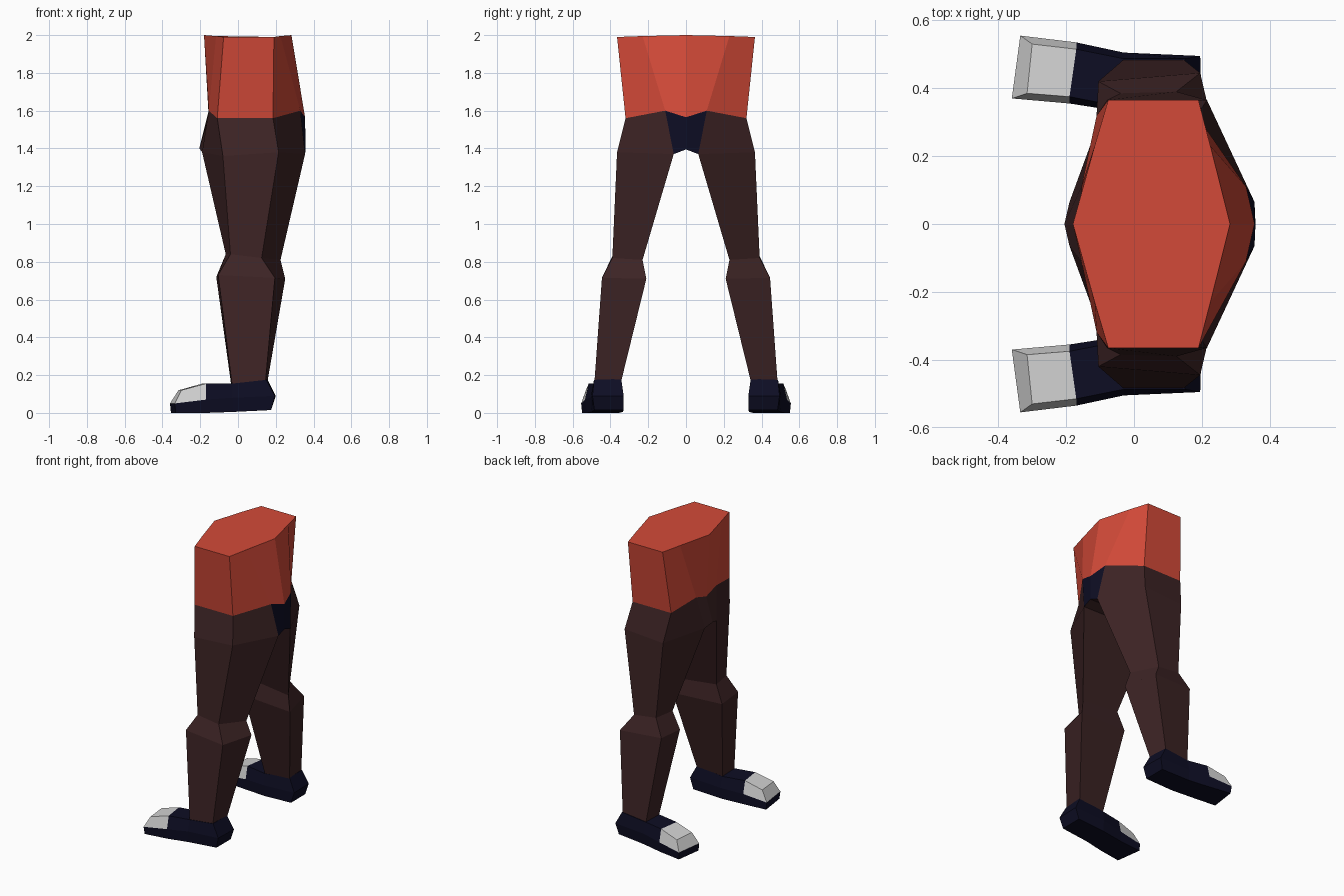
import bpy
import bmesh

cube = bpy.data.objects.get("Cube")
if cube:
    bpy.data.objects.remove(cube, do_unlink=True)


def material(name, rgb):
    m = bpy.data.materials.new(name)
    m.use_nodes = True
    m.diffuse_color = (*rgb, 1)
    bsdf = next(n for n in m.node_tree.nodes if n.type == 'BSDF_PRINCIPLED')
    bsdf.inputs["Base Color"].default_value = (*rgb, 1)
    bsdf.inputs["Roughness"].default_value = 0.9
    return m


RED = material("red_shirt", (0.65, 0.068, 0.04))
BROWN = material("dark_brown_trousers", (0.046, 0.017, 0.018))
NAVY = material("dark_navy", (0.004, 0.004, 0.017))
GREY = material("light_grey_toe", (0.65, 0.65, 0.65))


def loft(name, rings, mats, start=None, end=None, rule=None, side=1):
    """Skin rings of points; start and end list the index groups of cap faces."""
    bm = bmesh.new()
    vs = [[bm.verts.new((x, y * side, z)) for x, y, z in r] for r in rings]
    for a, b in zip(vs, vs[1:]):
        for i in range(len(a)):
            j = (i + 1) % len(a)
            bm.faces.new((a[i], a[j], b[j], b[i]))
    for ring, caps in ((vs[0], start), (vs[-1], end)):
        for cap in caps or []:
            bm.faces.new([ring[i] for i in cap])
    bmesh.ops.recalc_face_normals(bm, faces=bm.faces)
    bm.normal_update()
    if rule:
        for f in bm.faces:
            f.material_index = rule(f)
    me = bpy.data.meshes.new(name)
    bm.to_mesh(me)
    bm.free()
    for m in mats:
        me.materials.append(m)
    ob = bpy.data.objects.new(name, me)
    bpy.context.collection.objects.link(ob)
    return ob


def both_sides(front, half, back):
    """Closed ring from a centre point, one half, the other centre point."""
    return [front, *half, back, *[(x, -y, z) for x, y, z in reversed(half)]]


# Torso: ten-sided shell, hem rising over each thigh
hem = both_sides((-.155, 0, 1.565),
                 [(-.155, .11, 1.6), (-.11, .32, 1.56), (.185, .32, 1.56), (.33, .11, 1.6)],
                 (.355, 0, 1.565))
waist = both_sides((-.18, 0, 2),
                   [(-.116, .23, 1.995), (-.076, .365, 1.99), (.19, .365, 1.99), (.225, .23, 1.995)],
                   (.283, 0, 2))
loft("torso", [hem, waist], [RED], end=[range(10)])

# Crotch: wedge between the thighs, navy at the seat
quad = [range(4)]
seat = [(-.155, .11, 1.6), (-.19, .065, 1.38), (.355, .065, 1.37), (.33, .11, 1.6)]
middle = [(-.155, 0, 1.565), (-.205, 0, 1.4), (.358, 0, 1.395), (.355, 0, 1.565)]
loft("crotch", [seat, middle, [(x, -y, z) for x, y, z in seat]], [BROWN, NAVY],
     quad, quad, lambda f: int(f.normal.x > .7))

# Leg rings: inner front, outer front, outer back, inner back
leg = [
    [(-.155, .11, 1.6), (-.11, .32, 1.56), (.185, .32, 1.56), (.33, .11, 1.6)],
    [(-.19, .065, 1.38), (-.08, .365, 1.36), (.215, .365, 1.38), (.355, .065, 1.37)],
    [(-.065, .24, .84), (-.04, .385, .84), (.125, .39, .82), (.225, .23, .81)],
    [(-.115, .23, .72), (-.105, .42, .73), (.195, .445, .715), (.25, .21, .71)],
    [(-.035, .35, .14), (-.03, .485, .14), (.145, .485, .16), (.155, .345, .16)],
]

# Shoe rings: inner sole, outer sole, outer side, outer top, inner top, inner side
shoe = [
    [(-.355, .37, 0), (-.33, .55, 0), (-.335, .555, .05),
     (-.3, .53, .12), (-.315, .385, .12), (-.36, .37, .05)],
    [(-.19, .355, 0), (-.17, .525, 0), (-.17, .535, .07),
     (-.17, .515, .155), (-.19, .375, .155), (-.19, .355, .07)],
    [(-.03, .335, .005), (-.03, .5, .005), (-.03, .505, .08),
     (-.03, .487, .155), (-.035, .345, .155), (-.03, .33, .08)],
    [(.175, .33, .015), (.175, .485, .015), (.195, .495, .09),
     (.15, .487, .175), (.155, .343, .18), (.2, .33, .09)],
]
cap = [(0, 1, 2, 5), (2, 3, 4, 5)]


def toe_cap(f):
    c = f.calc_center_median()
    return int(c.x < -.18 and c.z > .06)


for label, side in (("far", 1), ("near", -1)):
    loft(label + "_leg", leg, [BROWN], end=quad, side=side)
    loft(label + "_shoe", shoe, [NAVY, GREY], cap, cap, toe_cap, side)
